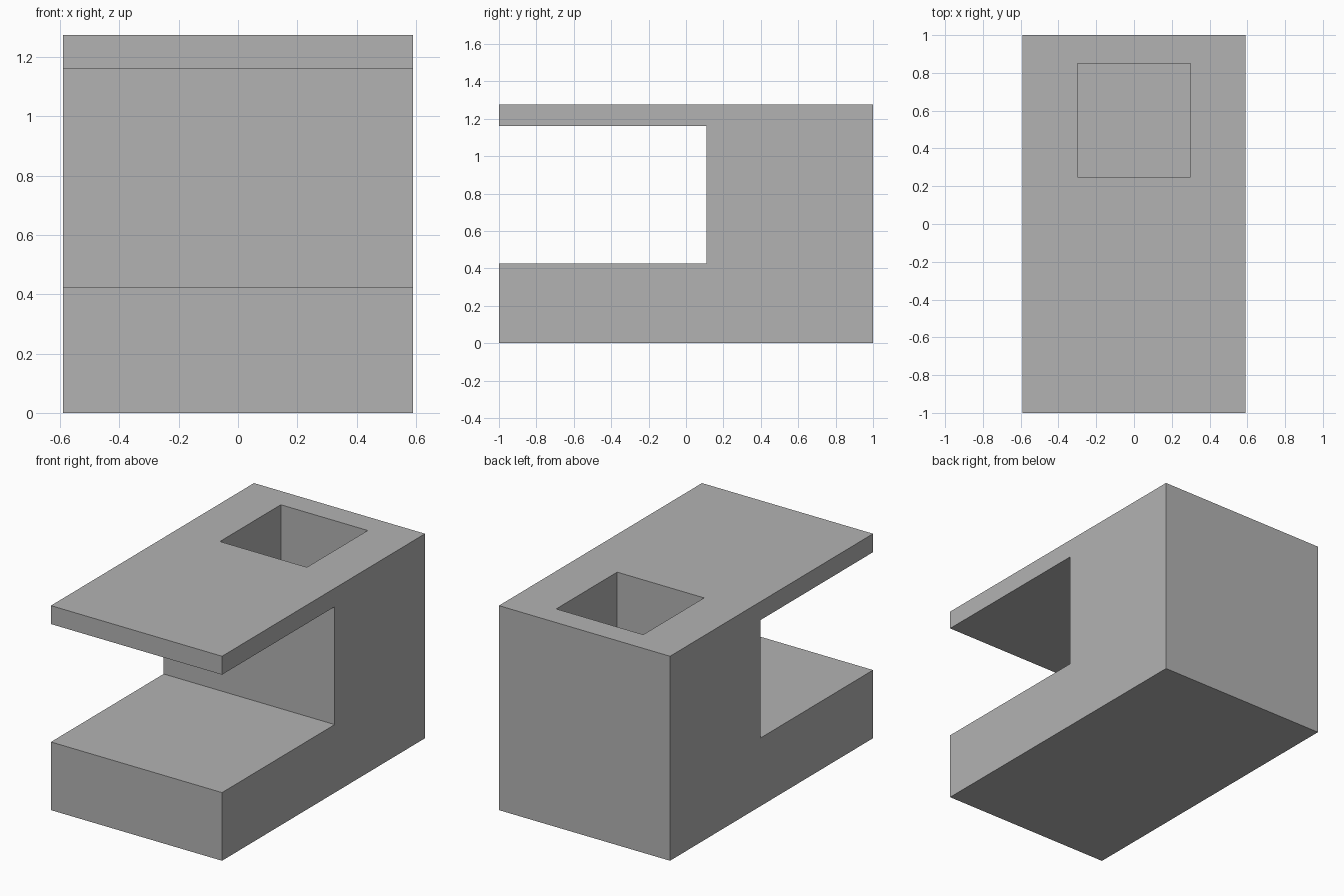
import bpy
import bmesh

if "Cube" in bpy.data.objects:
    bpy.data.objects.remove(bpy.data.objects["Cube"], do_unlink=True)

HALF_WIDTH = 0.59
HEIGHT = 1.275
BASE_TOP = 0.425
SLAB_BOTTOM = 1.16
COLUMN_FRONT = 0.11

grey = bpy.data.materials.new("plain grey")
grey.use_nodes = True
colour = (0.45, 0.45, 0.45, 1)
grey.diffuse_color = colour
grey.node_tree.nodes["Principled BSDF"].inputs["Base Color"].default_value = colour


def extrude_across(name, profile, half_width):
    """Extrude a (y, z) outline along x, centred on x = 0."""
    bm = bmesh.new()
    face = bm.faces.new([bm.verts.new((-half_width, y, z)) for y, z in profile])
    result = bmesh.ops.extrude_face_region(bm, geom=[face])
    verts = [v for v in result["geom"] if isinstance(v, bmesh.types.BMVert)]
    bmesh.ops.translate(bm, verts=verts, vec=(2 * half_width, 0, 0))
    bmesh.ops.recalc_face_normals(bm, faces=bm.faces)
    mesh = bpy.data.meshes.new(name)
    bm.to_mesh(mesh)
    bm.free()
    mesh.materials.append(grey)
    obj = bpy.data.objects.new(name, mesh)
    bpy.context.collection.objects.link(obj)
    return obj


# C-shaped body: thick base, rear column and thin overhanging top slab
body = extrude_across("bracket_body", [
    (-1, 0), (1, 0), (1, HEIGHT), (-1, HEIGHT), (-1, SLAB_BOTTOM),
    (COLUMN_FRONT, SLAB_BOTTOM), (COLUMN_FRONT, BASE_TOP), (-1, BASE_TOP),
], HALF_WIDTH)

# Square blind pocket sunk into the column down to the base
cutter = extrude_across("pocket_cutter", [
    (0.25, BASE_TOP), (0.85, BASE_TOP), (0.85, HEIGHT + 0.2), (0.25, HEIGHT + 0.2),
], 0.3)
cutter.hide_render = True

pocket = body.modifiers.new("pocket", 'BOOLEAN')
pocket.operation = 'DIFFERENCE'
pocket.solver = 'EXACT'
pocket.object = cutter

bpy.context.view_layer.objects.active = body
bpy.ops.object.modifier_apply(modifier=pocket.name)
bpy.data.objects.remove(cutter, do_unlink=True)
